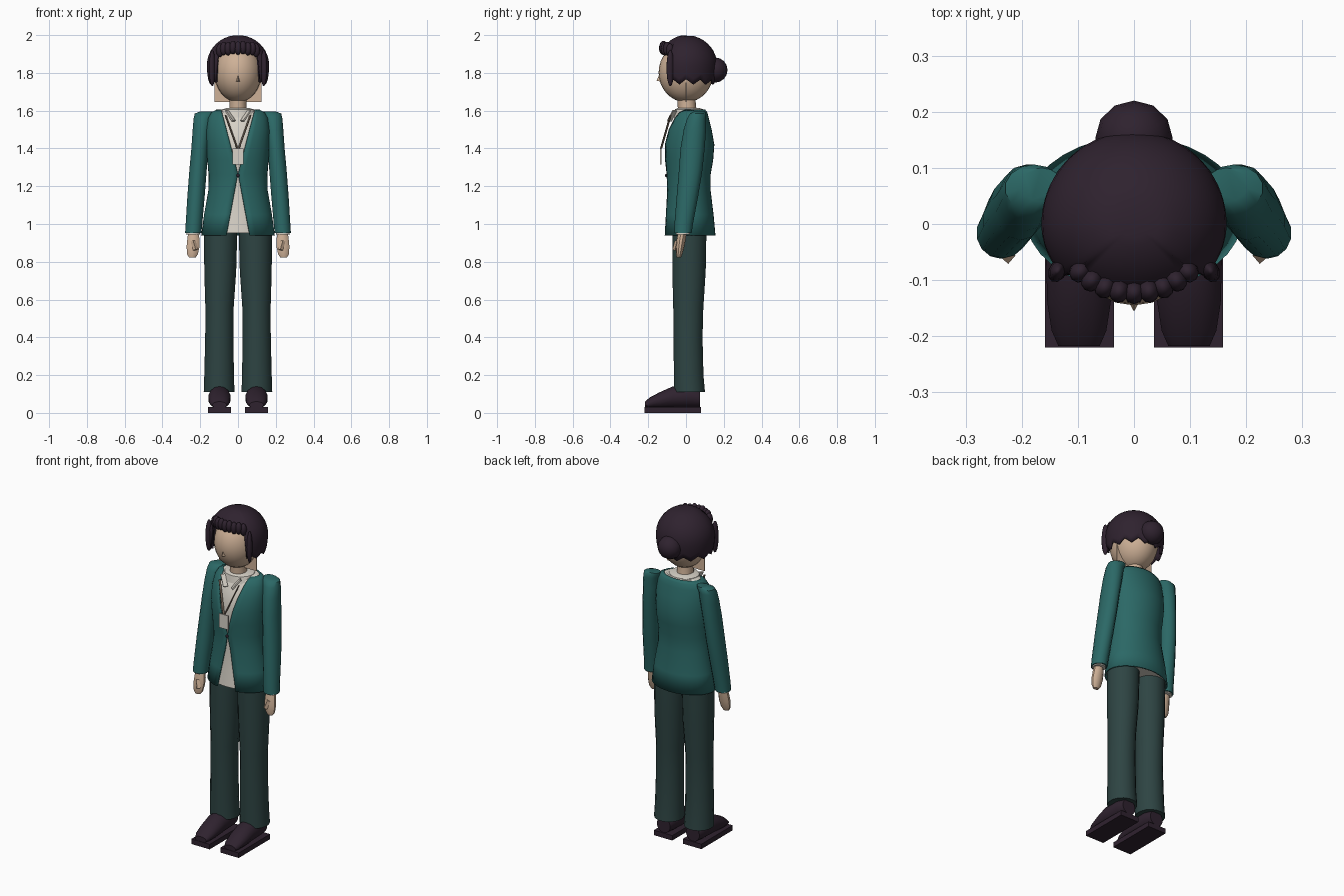
import bpy, bmesh
from math import sin, cos, pi, asin, sqrt, radians, atan2
from mathutils import Matrix, Vector

if "Cube" in bpy.data.objects:
    bpy.data.objects.remove(bpy.data.objects["Cube"])


def material(name, rgb):
    m = bpy.data.materials.new(name)
    m.use_nodes = True
    m.diffuse_color = (*rgb, 1)
    m.node_tree.nodes["Principled BSDF"].inputs["Base Color"].default_value = (*rgb, 1)
    return m


TEAL = material("jacket teal", (0.024, 0.138, 0.132))
SLATE = material("trouser slate", (0.027, 0.058, 0.056))
PLUM = material("dark plum", (0.028, 0.016, 0.028))
CREAM = material("shirt cream", (0.68, 0.64, 0.57))
SKIN = material("skin", (0.62, 0.44, 0.31))
TAN = material("strap brown", (0.20, 0.15, 0.11))


def finish(name, bm, mat, angle=40, fix=True):
    if fix:
        bmesh.ops.recalc_face_normals(bm, faces=bm.faces[:])
    me = bpy.data.meshes.new(name)
    bm.to_mesh(me)
    bm.free()
    me.materials.append(mat)
    ob = bpy.data.objects.new(name, me)
    bpy.context.collection.objects.link(ob)
    bpy.ops.object.select_all(action='DESELECT')
    ob.select_set(True)
    bpy.context.view_layer.objects.active = ob
    bpy.ops.object.shade_smooth_by_angle(angle=radians(angle))
    return ob


def skin_rows(bm, rows, closed):
    n = len(rows[0])
    for a, b in zip(rows, rows[1:]):
        for i in range(n if closed else n - 1):
            j = (i + 1) % n
            bm.faces.new((a[i], a[j], b[j], b[i]))


def loft(name, rings, mat, seg=16, side=1, along_y=False):
    """Capped loft through elliptical rings: (cx, cy, cz, rx, r_other)."""
    bm = bmesh.new()
    rows = []
    for cx, cy, cz, rx, rb in rings:
        row = []
        for i in range(seg):
            t = 2 * pi * (i + 0.5) / seg
            u, v = rx * cos(t), rb * sin(t)
            p = (cx + u, cy, cz + v) if along_y else (cx + u, cy + v, cz)
            row.append(bm.verts.new((p[0] * side, p[1], p[2])))
        rows.append(row)
    skin_rows(bm, rows, True)
    bm.faces.new(rows[0])
    bm.faces.new(rows[-1])
    return finish(name, bm, mat)


def ball(name, loc, size, mat, seg=16, rings=10, turn=0):
    bm = bmesh.new()
    m = Matrix.Translation(loc) @ Matrix.Rotation(turn, 4, 'Z') @ Matrix.Diagonal((*size, 1))
    bmesh.ops.create_uvsphere(bm, u_segments=seg, v_segments=rings, radius=1, matrix=m)
    return finish(name, bm, mat, 60)


def box(name, loc, size, mat, rot=None):
    bm = bmesh.new()
    m = Matrix.Translation(loc) @ (rot or Matrix()) @ Matrix.Diagonal((*size, 1))
    bmesh.ops.create_cube(bm, size=1, matrix=m)
    return finish(name, bm, mat)


def bar(name, a, b, width, thick, mat):
    a, b = Vector(a), Vector(b)
    d = b - a
    return box(name, (a + b) / 2, (width, thick, d.length), mat,
               d.to_track_quat('Z', 'Y').to_matrix().to_4x4())


# Jacket: open-fronted shell, rings are (z, rx, ry, cy)
body = [(0.94, 0.195, 0.138, 0.018), (1.05, 0.18, 0.128, 0.018), (1.18, 0.157, 0.115, 0.015),
        (1.265, 0.156, 0.117, 0.014), (1.34, 0.163, 0.128, 0.016), (1.42, 0.168, 0.133, 0.017),
        (1.50, 0.168, 0.118, 0.018), (1.56, 0.158, 0.097, 0.024), (1.59, 0.142, 0.083, 0.03),
        (1.605, 0.115, 0.068, 0.034)]
bm = bmesh.new()
rows = []
for z, rx, ry, cy in body:
    gap = 0.26 * (z - 1.265) if z > 1.265 else 0.19 * (1.265 - z)
    a = asin(min(0.9, (gap + 0.001) / rx))
    angles = [-pi / 2 + a + (2 * pi - 2 * a) * i / 32 for i in range(33)]
    rows.append([bm.verts.new((rx * cos(t), cy + ry * sin(t), z)) for t in angles])
skin_rows(bm, rows, False)
jacket = finish("jacket_body", bm, TEAL, fix=False)
mod = jacket.modifiers.new("thickness", 'SOLIDIFY')
mod.thickness = 0.008

# Shirt fills the jacket and shows in the opening
loft("shirt", [(0, cy, z + (0.012 if z < 1 else 0), rx - 0.011, ry - 0.011)
               for z, rx, ry, cy in body], CREAM, 32)
loft("shirt_collar", [(0, 0.018, 1.565, 0.105, 0.085), (0, 0.016, 1.607, 0.086, 0.076),
                      (0, 0.014, 1.614, 0.055, 0.056)], CREAM, 20)
ball("jacket_button", (0, -0.105, 1.257), (0.009, 0.006, 0.009), PLUM, 8, 6)

# Lanyard and badge
for s, side in ((1, "left"), (-1, "right")):
    bar(side + "_lanyard", (s * 0.066, -0.082, 1.575), (s * 0.004, -0.132, 1.40), 0.011, 0.004, TAN)
    bar(side + "_collar_point", (s * 0.06, -0.06, 1.60), (s * 0.022, -0.088, 1.545), 0.026, 0.008, CREAM)
box("badge", (0, -0.134, 1.357), (0.06, 0.006, 0.085), CREAM)

# Paired limbs
for s, side in ((1, "left"), (-1, "right")):
    loft(side + "_sleeve", [
        (0.237, -0.016, 0.952, 0.044, 0.046), (0.233, -0.012, 1.0, 0.045, 0.049),
        (0.222, 0.008, 1.15, 0.047, 0.057), (0.212, 0.024, 1.28, 0.047, 0.062),
        (0.202, 0.035, 1.4, 0.046, 0.064), (0.192, 0.047, 1.5, 0.049, 0.059),
        (0.186, 0.056, 1.56, 0.05, 0.05), (0.178, 0.064, 1.585, 0.052, 0.042),
        (0.165, 0.07, 1.595, 0.038, 0.03)], TEAL, 14, s)
    loft(side + "_cuff", [(0.238, -0.016, 0.945, 0.037, 0.038),
                          (0.237, -0.016, 0.965, 0.037, 0.038)], CREAM, 14, s)
    loft(side + "_hand", [
        (0.242, -0.038, 0.822, 0.018, 0.011), (0.241, -0.036, 0.84, 0.03, 0.017),
        (0.238, -0.031, 0.88, 0.036, 0.022), (0.236, -0.025, 0.92, 0.034, 0.024),
        (0.237, -0.018, 0.96, 0.027, 0.023)], SKIN, 10, s)
    bar(side + "_thumb", (s * 0.224, -0.058, 0.863), (s * 0.238, -0.046, 0.91), 0.02, 0.018, SKIN)
    loft(side + "_trouser_leg", [
        (0.1, 0.018, 0.11, 0.083, 0.084), (0.1, 0.014, 0.2, 0.08, 0.08),
        (0.099, 0.011, 0.4, 0.076, 0.078), (0.098, 0.012, 0.55, 0.076, 0.081),
        (0.094, 0.016, 0.75, 0.086, 0.09), (0.092, 0.018, 0.965, 0.09, 0.092)], SLATE, 16, s)
    loft(side + "_shoe", [
        (0.098, -0.217, 0.042, 0.038, 0.018), (0.098, -0.19, 0.053, 0.05, 0.03),
        (0.098, -0.14, 0.066, 0.058, 0.043), (0.098, -0.07, 0.082, 0.06, 0.058),
        (0.098, 0.03, 0.085, 0.058, 0.058), (0.098, 0.075, 0.075, 0.045, 0.045)],
        PLUM, 14, s, True)
    box(side + "_sole", (s * 0.0975, -0.07, 0.015), (0.123, 0.3, 0.03), PLUM)

# Neck, head, ear plate and nose
loft("neck", [(0, 0.01, 1.57, 0.05, 0.052), (0, 0.004, 1.63, 0.045, 0.048),
              (0, 0, 1.70, 0.046, 0.05)], SKIN, 14)
ball("head", (0, 0, 1.802), (0.125, 0.145, 0.157), SKIN, 24, 16)
box("ear_plate", (0, 0, 1.745), (0.25, 0.004, 0.2), SKIN)
bm = bmesh.new()
tip = [bm.verts.new(p) for p in ((-0.01, -0.138, 1.755), (0.01, -0.138, 1.755),
                                 (0, -0.156, 1.758), (0, -0.138, 1.80))]
bmesh.ops.convex_hull(bm, input=tip)
finish("nose", bm, SKIN)

# Hair cap: short over the forehead, zigzag hem around sides and back
COLS, LEVELS = 72, 12
bm = bmesh.new()
rows = []
for k in range(LEVELS, 0, -1):
    row = []
    for i in range(COLS):
        phi = 2 * pi * i / COLS
        t = -pi / 2 + phi
        fringe = min(phi, 2 * pi - phi) < radians(47)
        hem = 1.915 if fringe else 1.738 + 0.028 * abs(i % 6 - 3) / 3
        z = 2.0 - (2.0 - hem) * (k / LEVELS) ** 1.5
        h = (z - 1.84) / (0.16 if z > 1.84 else 0.25)
        r = 0.165 * sqrt(max(0, 1 - h * h))
        y = r * sin(t)
        row.append(bm.verts.new((r * cos(t), y * (0.88 if y < 0 else 1), z)))
    rows.append(row)
skin_rows(bm, rows, True)
bm.faces.new(rows[-1])
hair = finish("hair_cap", bm, PLUM, 50, False)
mod = hair.modifiers.new("thickness", 'SOLIDIFY')
mod.thickness = 0.012

# Fringe strands, side locks and bun
for i in range(-4, 5):
    phi = i * radians(11.5)
    x, y = 0.133 * sin(phi), -0.122 * cos(phi)
    ball("fringe_strand", (x, y, 1.931 - 0.0007 * i * i + 0.004 * (i % 2)),
         (0.019, 0.021, 0.036), PLUM, 10, 8, atan2(x, -y))
for s, side in ((1, "left"), (-1, "right")):
    ball(side + "_side_lock", (s * 0.136, -0.083, 1.825), (0.016, 0.022, 0.096), PLUM, 10, 10, s * 0.5)
ball("hair_bun", (0, 0.153, 1.815), (0.069, 0.067, 0.067), PLUM, 12, 8)
